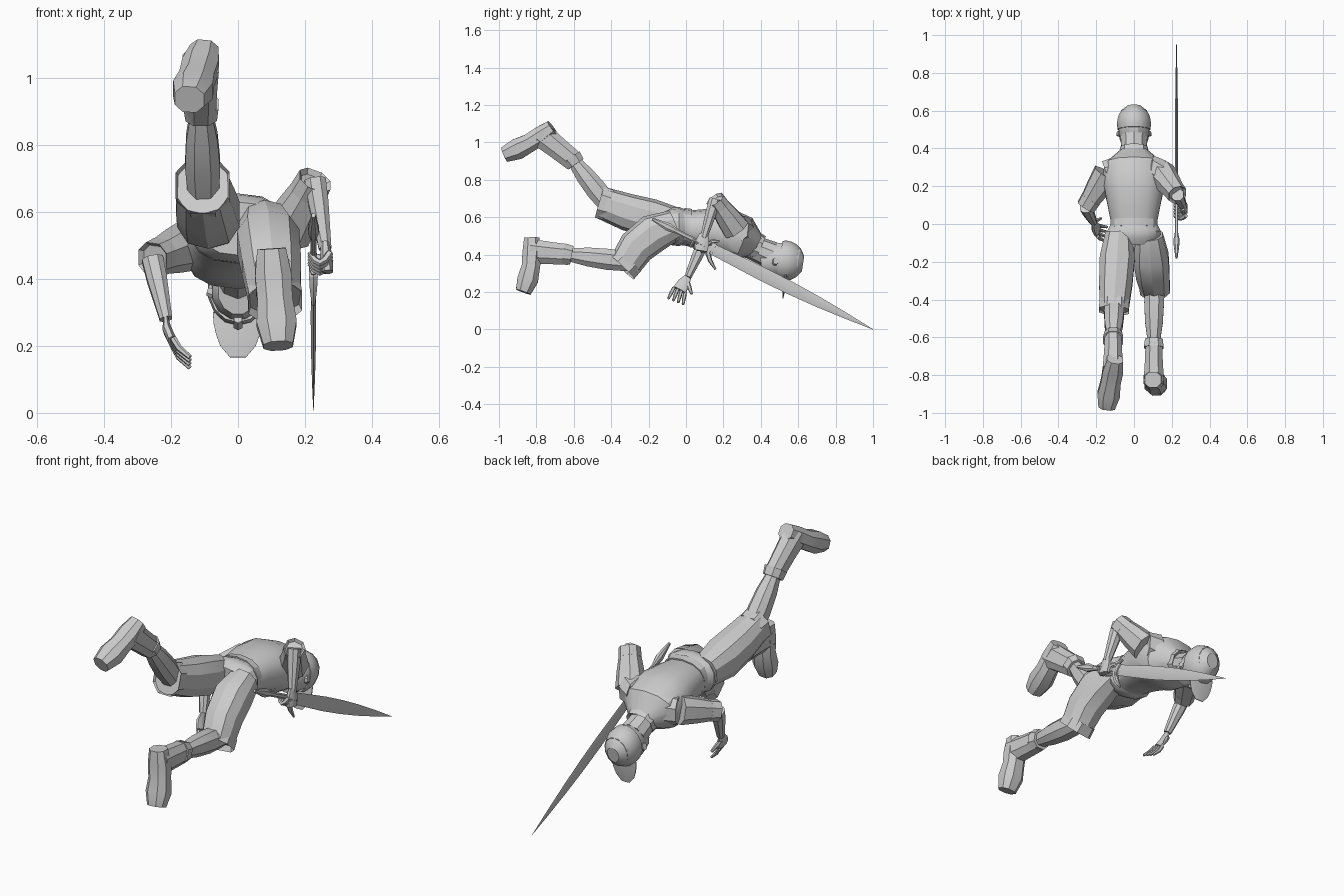
import bpy, bmesh
from math import cos, sin, pi, radians
from mathutils import Vector

old = bpy.data.objects.get("Cube")
if old:
    bpy.data.objects.remove(old, do_unlink=True)

grey = bpy.data.materials.new("plain_grey")
grey.use_nodes = True
grey.diffuse_color = (.6, .6, .6, 1)
grey.node_tree.nodes["Principled BSDF"].inputs["Base Color"].default_value = grey.diffuse_color

X, Y, Z = Vector((1, 0, 0)), Vector((0, 1, 0)), Vector((0, 0, 1))
STRAIGHT = Vector()


def squared(value, power):
    """Signed power, which makes a round ring boxier."""
    return (1 if value > 0 else -1) * abs(value) ** power


def loft(name, start, end, radii, flat=1, bend=STRAIGHT, sides=8, power=.85, side_axis=X, hollow=0):
    """Skin evenly spaced rings from start to end, bowed sideways by bend."""
    start, end = Vector(start), Vector(end)
    last = len(radii) - 1
    path = [start.lerp(end, i / last) + bend * sin(pi * i / last) for i in range(last + 1)]
    bm = bmesh.new()
    rings = []
    for i, radius in enumerate(radii):
        tangent = (path[min(i + 1, last)] - path[max(i - 1, 0)]).normalized()
        side = (side_axis - tangent * side_axis.dot(tangent)).normalized()
        depth = tangent.cross(side) * flat
        shift = .5 if sides > 4 else 0
        angles = [2 * pi * (k + shift) / sides for k in range(sides)]
        rings.append([bm.verts.new(path[i] + radius * (side * squared(cos(a), power)
                                                       + depth * squared(sin(a), power)))
                      for a in angles])
    for near, far in zip(rings, rings[1:]):
        for k in range(sides):
            n = (k + 1) % sides
            bm.faces.new((near[k], near[n], far[n], far[k]))
    bm.faces.new(rings[0][::-1])
    cap = bm.faces.new(rings[-1])
    bmesh.ops.recalc_face_normals(bm, faces=bm.faces[:])
    if hollow:
        # Sink the end cap so garment openings have a rim
        bmesh.ops.inset_region(bm, faces=[cap], thickness=.012)
        inward = (path[-2] - path[-1]).normalized() * hollow
        bmesh.ops.translate(bm, verts=cap.verts[:], vec=inward)
    mesh = bpy.data.meshes.new(name)
    bm.to_mesh(mesh)
    bm.free()
    mesh.materials.append(grey)
    part = bpy.data.objects.new(name, mesh)
    bpy.context.collection.objects.link(part)
    bpy.ops.object.select_all(action="DESELECT")
    part.select_set(True)
    bpy.context.view_layer.objects.active = part
    bpy.ops.object.shade_smooth_by_angle(angle=radians(30))


# Torso, belt and seat of the shorts
loft("shirt", (0, .01, .54), (0, .385, .45), [.125, .14, .155, .17, .16, .075],
     flat=.76, bend=Z * .025, sides=14)
loft("belt", (0, -.02, .55), (0, .02, .545), [.128, .128], flat=.78, sides=14)
loft("shorts_seat", (0, 0, .55), (0, -.11, .55), [.125, .145, .14, .11], flat=.72, sides=14)


def make_leg(label, hip, knee, ankle, heel, toe, thigh_bend, instep):
    """Shorts leg with turned-up cuff, calf and boot, all hung on the joints."""
    hip, knee, ankle, heel, toe = map(Vector, (hip, knee, ankle, heel, toe))
    thigh = (knee - hip - thigh_bend).normalized()
    calf = (ankle - knee).normalized()
    loft(label + "_shorts_leg", hip, knee, [.075, .097, .092, .08], flat=1.08, bend=thigh_bend, sides=10)
    loft(label + "_shorts_cuff", knee - thigh * .04, knee + thigh * .015, [.083, .086], flat=1.08, hollow=.03)
    loft(label + "_calf", knee - thigh * .03, ankle, [.05, .056, .05, .034], flat=1.08)
    loft(label + "_boot_band", ankle - calf * .02, ankle + calf * .025, [.05, .056], flat=1.06)
    loft(label + "_boot_shaft", ankle, heel.lerp(toe, .25), [.047, .051, .058], flat=1.25)
    loft(label + "_boot_foot", heel, toe, [.046, .058, .056, .064, .047], flat=.94,
         bend=(ankle - heel).normalized() * instep)


make_leg("right", (-.08, -.05, .57), (-.105, -.445, .675), (-.11, -.6, .9),
         (-.1, -.715, 1.08), (-.145, -.97, .935), Z * -.015, .012)
make_leg("left", (.08, -.06, .56), (.11, -.33, .34), (.105, -.63, .4),
         (.1, -.825, .49), (.12, -.87, .2), (Z - Y) * .03, .02)


def make_arm(label, shoulder, elbow, wrist):
    """Short sleeve with cuff, and a bare forearm."""
    shoulder, elbow, wrist = map(Vector, (shoulder, elbow, wrist))
    loft(label + "_shoulder", shoulder * .9 - X * shoulder.x * .6 + Vector((0, .04, .05)), shoulder,
         [.055, .078, .076], bend=Y * .012)
    loft(label + "_sleeve", shoulder, shoulder.lerp(elbow, .85), [.076, .066, .052])
    loft(label + "_sleeve_cuff", shoulder.lerp(elbow, .75), elbow, [.056, .053], hollow=.015)
    loft(label + "_forearm", elbow, wrist, [.034, .032, .026, .02])
    return wrist


right_wrist = make_arm("right", (-.145, .265, .5), (-.255, .09, .458), (-.215, .01, .28))
left_wrist = make_arm("left", (.145, .265, .54), (.23, .155, .695), (.26, .095, .49))

# Open right hand with spread fingers
knuckles = Vector((-.193, -.035, .21))
spread = Vector((0, .02, -.008))
loft("right_palm", right_wrist, knuckles, [.02, .036, .038], flat=.4, side_axis=Y, bend=X * -.006)
for i in range(4):
    offset = spread * (i - 1.5)
    root = knuckles + offset
    loft(f"right_finger_{i + 1}", root, root + Vector((.05, -.02, -.06)) + offset * .3,
         [.01, .01, .007], bend=X * -.008, sides=6)
loft("right_thumb", right_wrist - Z * .03, right_wrist + Vector((.04, .02, -.09)), [.012, .011, .007], sides=6)

# Sword, laid out as fractions of the line from pommel to tip
pommel, tip = Vector((.225, -.18, .59)), Vector((.225, 1, 0))
axis = (tip - pommel).normalized()
down = X.cross(axis) * (1 if X.cross(axis).z < 0 else -1)


def sword_part(name, first, final, radii, **options):
    loft(name, pommel.lerp(tip, first), pommel.lerp(tip, final), radii, side_axis=down, **options)


sword_part("sword_blade", .26, 1, [.029, .033, .037, .035, .028, .016, .001], flat=.22, sides=4, power=1)
sword_part("sword_grip", .07, .27, [.014, .014], flat=.7)
sword_part("sword_pommel", 0, .11, [.008, .016, .024, .014], flat=.75)
sword_part("sword_collar", .25, .28, [.034, .036], flat=.36)
guard = pommel.lerp(tip, .26)
for label, reach, sweep in (("lower", .09, .08), ("upper", -.055, .03)):
    loft("sword_guard_" + label, guard, guard + down * reach + axis * sweep, [.014, .015, .012, .005],
         bend=axis * -.025, sides=6)

# Left fist closed round the grip
loft("left_palm", left_wrist + Z * .02, (.267, .08, .42), [.025, .04, .036], flat=.5, side_axis=Y)
for i in range(4):
    grip = pommel.lerp(tip, .19 + i * .016)
    loft(f"left_finger_{i + 1}", grip + X * .05, grip - X * .012, [.011, .011, .011, .01, .007],
         bend=down * .035, sides=6, side_axis=axis)
thumb_root = pommel.lerp(tip, .24)
loft("left_thumb", thumb_root + X * .045, thumb_root + axis * .03 - X * .012, [.013, .011, .008],
     bend=down * -.025, sides=6, side_axis=axis)

# Neck, collar and head facing the ground
loft("neck", (0, .34, .445), (0, .46, .395), [.066, .07, .075], sides=10, power=1)
loft("collar", (0, .365, .45), (0, .4, .435), [.082, .076], flat=.9, sides=10, hollow=.01)
loft("head", (0, .4, .36), (0, .6, .36), [.06, .078, .084, .086, .07], flat=1.13,
     bend=Z * .01, sides=12, power=1)
loft("cap_crown", (0, .5, .372), (0, .626, .352), [.088, .092, .09, .082, .067, .035],
     flat=1.17, sides=14, power=1)
loft("cap_brim", (0, .535, .3), (0, .518, .166), [.078, .076, .068, .055, .025], flat=.1, sides=10)
loft("nose", (0, .5, .285), (0, .45, .28), [.01, .016, .014], bend=Z * -.02, sides=6)
for label, sign in (("left", 1), ("right", -1)):
    loft(label + "_ear", (sign * .07, .475, .36), (sign * .088, .48, .365), [.016, .014],
         flat=1.3, side_axis=Y)
    loft(label + "_eyebrow", (sign * .015, .497, .278), (sign * .048, .5, .292), [.007, .005],
         sides=6, side_axis=Y)
